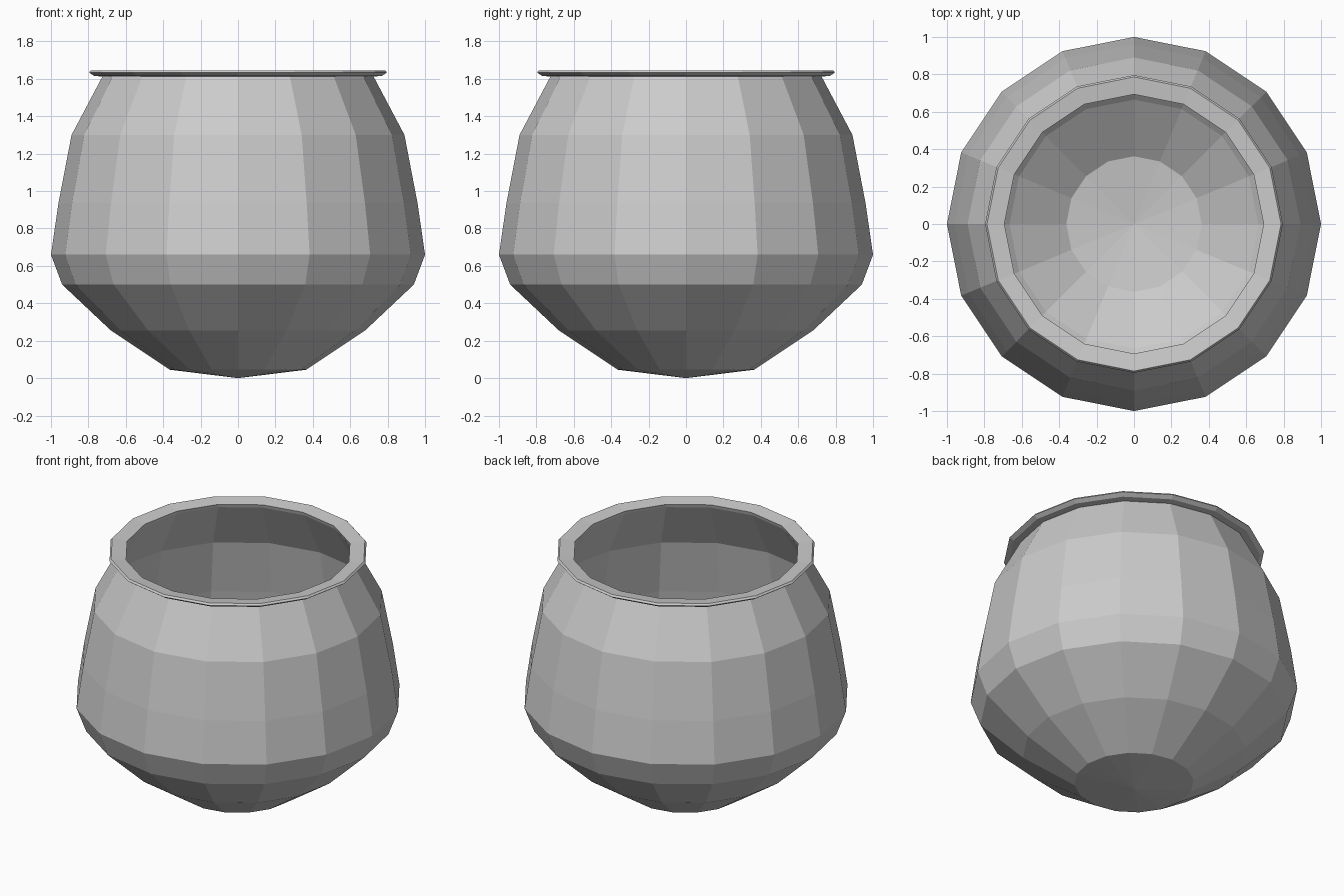
import bpy
import bmesh
from math import cos, sin, pi

if "Cube" in bpy.data.objects:
    bpy.data.objects.remove(bpy.data.objects["Cube"])

SIDES = 16


def lathe(name, profile, closed=False):
    """Spin (radius, z) points around z into flat-shaded facets."""
    bm = bmesh.new()
    rings = []
    for r, z in profile:
        if r == 0:
            rings.append([bm.verts.new((0, 0, z))] * SIDES)
        else:
            rings.append([bm.verts.new((r * cos(2 * pi * i / SIDES),
                                        r * sin(2 * pi * i / SIDES), z))
                          for i in range(SIDES)])
    pairs = list(zip(rings, rings[1:]))
    if closed:
        pairs.append((rings[-1], rings[0]))
    for a, b in pairs:
        for i in range(SIDES):
            j = (i + 1) % SIDES
            loop = list(dict.fromkeys((a[i], a[j], b[j], b[i])))
            bm.faces.new(loop)
    bmesh.ops.recalc_face_normals(bm, faces=bm.faces)
    mesh = bpy.data.meshes.new(name)
    bm.to_mesh(mesh)
    bm.free()
    obj = bpy.data.objects.new(name, mesh)
    bpy.context.collection.objects.link(obj)
    return obj


# Thin-walled pot with a flared lip: outside, over the lip, then inside
outside = [(0, 0), (0.365, 0.045), (0.68, 0.255), (0.94, 0.5), (1.0, 0.66),
           (0.96, 0.935), (0.89, 1.3), (0.725, 1.612)]
lip = [(0.77, 1.616), (0.796, 1.634), (0.786, 1.646), (0.693, 1.634)]
inside = [(0.70, 1.612), (0.873, 1.295), (0.943, 0.933), (0.983, 0.662),
          (0.927, 0.51), (0.665, 0.265), (0.362, 0.058), (0, 0.014)]
lathe("pot", outside + lip + inside)
